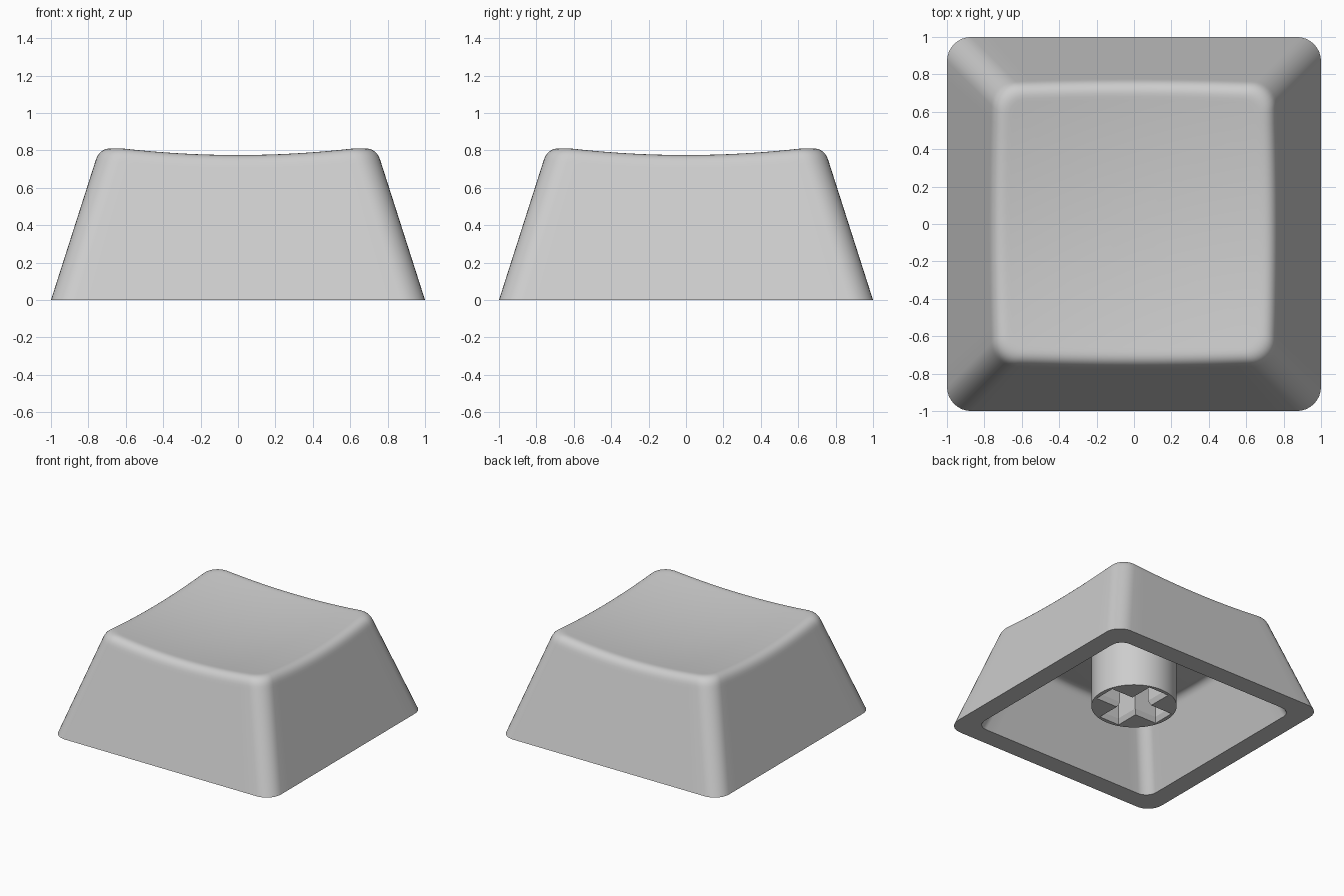
import bpy, bmesh, math

if "Cube" in bpy.data.objects:
    bpy.data.objects.remove(bpy.data.objects["Cube"])

grey = bpy.data.materials.new("grey plastic")
grey.diffuse_color = (0.61, 0.61, 0.61, 1)
grey.use_nodes = True
grey.node_tree.nodes["Principled BSDF"].inputs["Base Color"].default_value = grey.diffuse_color

CORNER, SIDE = 8, 16            # segments per rounded corner and per straight side
COUNT = 4 * (CORNER + SIDE)


def outline(i, half, r):
    """Point i on a rounded square."""
    q, k = divmod(i, CORNER + SIDE)
    flat = half - r
    if k <= CORNER:
        a = math.pi / 2 * k / CORNER
        x, y = flat + r * math.cos(a), flat + r * math.sin(a)
    else:
        x, y = flat * (1 - 2 * (k - CORNER) / SIDE), half
    for _ in range(q):
        x, y = -y, x
    return x, y


def skin(i, base, slope, r, fillet, z0, bend):
    """Profile from the base up a sloped wall, round a soft edge, over a dished top."""
    def dish(x, y):
        return z0 + bend * (x * x + y * y)

    def wall(z):
        return (*outline(i, base - slope * z, r), z)

    z = z0
    for _ in range(12):
        z = dish(*wall(z)[:2])
    edge, below = wall(z), wall(z - fillet)
    x, y = outline(i, base - slope * z - fillet, r * 0.7)
    inner = (x, y, dish(x, y))
    col = [wall(0), wall(z - fillet - 0.02)]
    for s in range(8):
        t = s / 7
        col.append(tuple((1 - t) ** 2 * b + 2 * t * (1 - t) * e + t * t * n
                         for b, e, n in zip(below, edge, inner)))
    for s in (0.97, 0.85, 0.7, 0.55, 0.4, 0.25, 0.1):
        col.append((x * s, y * s, dish(x * s, y * s)))
    return col


def finish(obj, smooth=True):
    obj.data.materials.append(grey)
    if smooth:
        bpy.ops.object.select_all(action='DESELECT')
        obj.select_set(True)
        bpy.context.view_layer.objects.active = obj
        bpy.ops.object.shade_smooth_by_angle(angle=math.radians(30))


def make_object(name, bm):
    bmesh.ops.recalc_face_normals(bm, faces=bm.faces)
    mesh = bpy.data.meshes.new(name)
    bm.to_mesh(mesh)
    bm.free()
    obj = bpy.data.objects.new(name, mesh)
    bpy.context.collection.objects.link(obj)
    return obj


def loft(name, loops):
    """Closed solid through matching loops of points."""
    bm = bmesh.new()
    rings = [[bm.verts.new(p) for p in loop] for loop in loops]
    n = len(rings[0])
    for a, b in zip(rings, rings[1:]):
        for i in range(n):
            j = (i + 1) % n
            bm.faces.new((a[i], a[j], b[j], b[i]))
    bm.faces.new(rings[0])
    bm.faces.new(rings[-1])
    return make_object(name, bm)


# Cap shell: dished cavity, flat rim, outer wall, rounded edge and dished top
columns = []
for i in range(COUNT):
    cavity = skin(i, 0.842, 0.36, 0.095, 0.055, 0.515, 0.09)
    outer = skin(i, 1.0, 0.32, 0.13, 0.068, 0.729, 0.097)
    columns.append(cavity[::-1] + outer)
finish(loft("cap_shell", zip(*columns)))

# Round stem under the cap
circle = [(0.322 * math.cos(math.tau * i / 64), 0.322 * math.sin(math.tau * i / 64))
          for i in range(64)]
stem = loft("stem", [[(x, y, z) for x, y in circle] for z in (0.11, 0.56)])
finish(stem)


# Cross-shaped socket with a chamfered mouth, cut into the stem
def cross(length, width, z):
    points = []
    for q in range(4):
        for x, y in ((length, -width), (length, width), (width, width)):
            for _ in range(q):
                x, y = -y, x
            points.append((x, y, z))
    return points


cutter = loft("socket_cutter", [cross(0.29, 0.092, 0.05), cross(0.29, 0.092, 0.11),
                                cross(0.272, 0.074, 0.15), cross(0.272, 0.074, 0.48)])
finish(cutter, smooth=False)
cutter.hide_render = True
cutter.hide_set(True)
cut = stem.modifiers.new("socket", 'BOOLEAN')
cut.operation = 'DIFFERENCE'
cut.solver = 'EXACT'
cut.object = cutter
